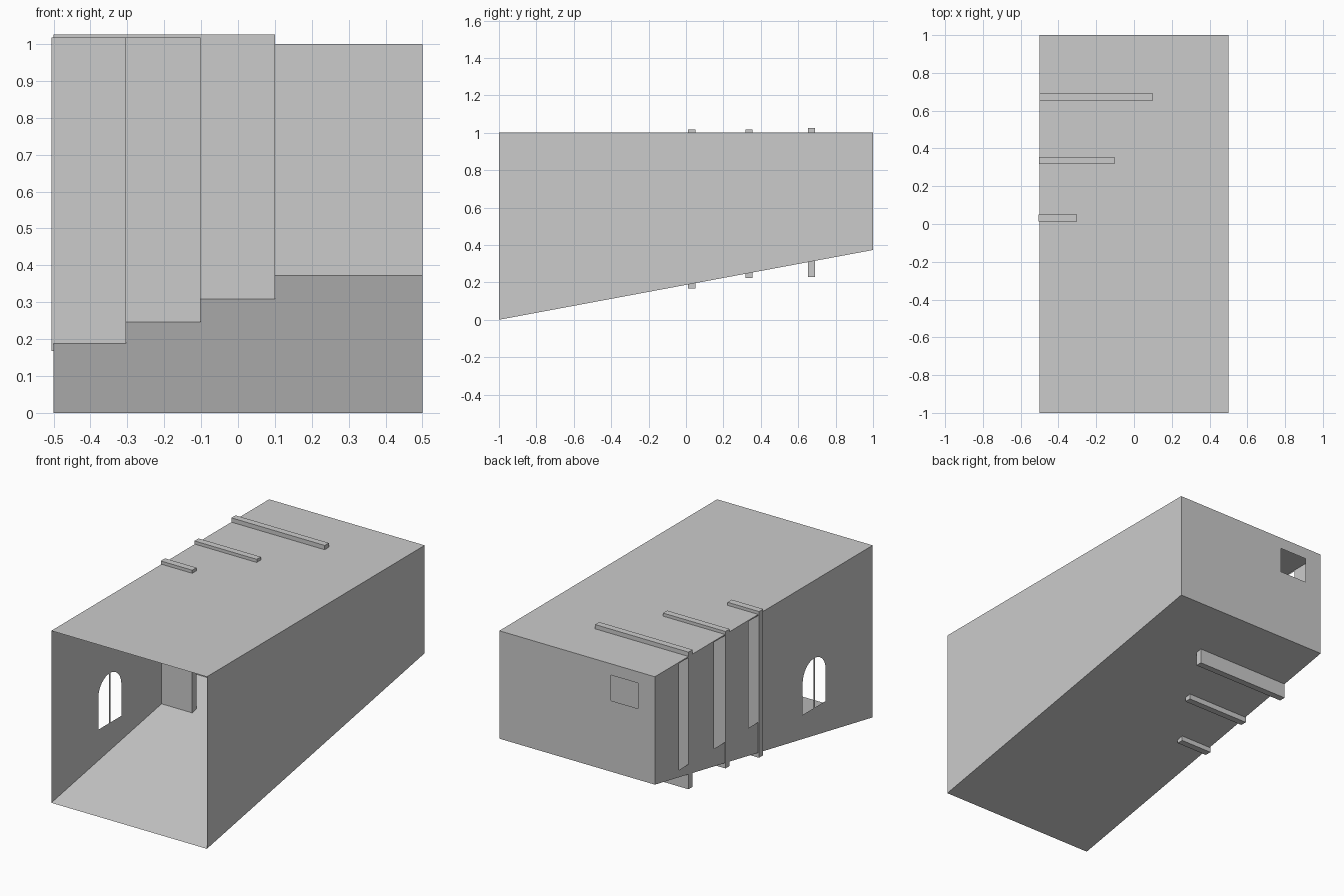
import bpy, bmesh, math
from mathutils import Vector

if "Cube" in bpy.data.objects:
    bpy.data.objects.remove(bpy.data.objects["Cube"])

HALF_W, HALF_D, TOP, BACK_Z = 0.5, 1.0, 1.0, 0.373


def sheet(name, outline, holes=(), normal=(0, 0, 1)):
    """Thin flat wall from an outline, with optional openings."""
    bm = bmesh.new()
    edges = []
    for loop in [outline, *holes]:
        vs = [bm.verts.new(p) for p in loop]
        edges += [bm.edges.new((vs[i - 1], vs[i])) for i in range(len(vs))]
    if holes:
        bmesh.ops.triangle_fill(bm, edges=edges, use_beauty=True, normal=normal)
    else:
        bmesh.ops.contextual_create(bm, geom=edges)
    bm.normal_update()
    for f in bm.faces:
        if f.normal.dot(Vector(normal)) < 0:
            f.normal_flip()
    me = bpy.data.meshes.new(name)
    bm.to_mesh(me)
    bm.free()
    ob = bpy.data.objects.new(name, me)
    bpy.context.collection.objects.link(ob)
    return ob


def box(name, x0, x1, y0, y1, z0, z1):
    bpy.ops.mesh.primitive_cube_add(
        size=1, location=((x0 + x1) / 2, (y0 + y1) / 2, (z0 + z1) / 2))
    ob = bpy.context.object
    ob.name = name
    ob.scale = (x1 - x0, y1 - y0, z1 - z0)
    return ob


def rect(a0, a1, b0, b1):
    return [(a0, b0), (a1, b0), (a1, b1), (a0, b1)]


def on_side(points, x):
    return [(x, a, b) for a, b in points]


def on_back(points):
    return [(a, HALF_D, b) for a, b in points]


# wing panels: x start, x end, y start, y end, bottom, top, far edge of wall slot
wings = [
    (-0.505, -0.303, 0.012, 0.051, 0.168, 1.018, 0.139),
    (-0.503, -0.102, 0.318, 0.356, 0.222, 1.018, 0.458),
    (-0.500, 0.100, 0.653, 0.691, 0.228, 1.025, 0.778),
]
for i, (x0, x1, y0, y1, z0, z1, _) in enumerate(wings):
    box(f"wing_panel_{i + 1}", x0, x1, y0, y1, z0, z1)

# raked floor and flat ceiling
W, D = HALF_W, HALF_D
sheet("floor", [(-W, -D, 0), (W, -D, 0), (W, D, BACK_Z), (-W, D, BACK_Z)],
      normal=(0, 0, -1))
sheet("ceiling", [(x, y, TOP) for x, y in rect(-W, W, -D, D)])

# side walls follow the floor slope
side = [(-D, 0), (D, BACK_Z), (D, TOP), (-D, TOP)]
sheet("right_wall", on_side(side, W), normal=(1, 0, 0))

# left wall with entrance slots and arched window
win_y, win_r, sill, spring = -0.463, 0.106, 0.26, 0.443
arch = [(win_y - win_r, sill), (win_y + win_r, sill)]
arch += [(win_y + win_r * math.cos(math.pi * k / 16),
          spring + win_r * math.sin(math.pi * k / 16)) for k in range(17)]
slots = [rect(w[3], w[6], 0.374, 0.993) for w in wings]
sheet("left_wall", on_side(side, -W),
      [on_side(h, -W) for h in [arch, *slots]], normal=(-1, 0, 0))

# window mullion
sheet("window_mullion",
      on_side(rect(win_y - 0.007, win_y + 0.007, sill, spring + win_r), -W),
      normal=(-1, 0, 0))

# back wall with small rectangular window
sheet("back_wall", on_back(rect(-W, W, BACK_Z, TOP)),
      [on_back(rect(-0.39, -0.217, 0.786, 0.934))], normal=(0, 1, 0))
